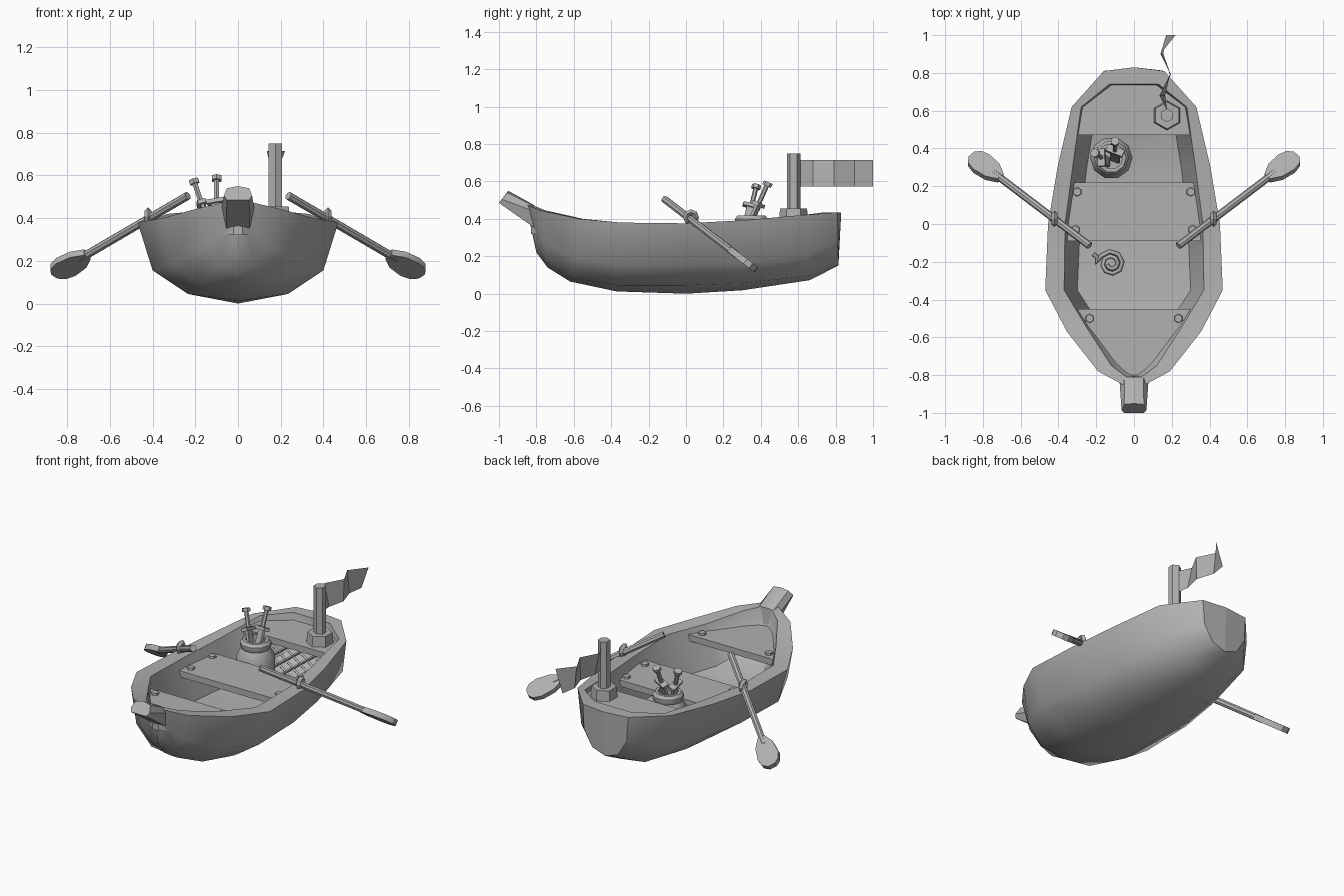
import bpy, bmesh, math
from mathutils import Vector, Matrix

if "Cube" in bpy.data.objects:
    bpy.data.objects.remove(bpy.data.objects["Cube"])

grey = bpy.data.materials.new("dark_grey")
grey.diffuse_color = (.44, .44, .44, 1)
grey.use_nodes = True
grey.node_tree.nodes["Principled BSDF"].inputs["Base Color"].default_value = grey.diffuse_color


def finish(name, bm, smooth=None):
    bmesh.ops.remove_doubles(bm, verts=bm.verts, dist=0.0005)
    bmesh.ops.recalc_face_normals(bm, faces=bm.faces)
    me = bpy.data.meshes.new(name)
    bm.to_mesh(me)
    bm.free()
    ob = bpy.data.objects.new(name, me)
    bpy.context.collection.objects.link(ob)
    if smooth:
        bpy.ops.object.select_all(action='DESELECT')
        bpy.context.view_layer.objects.active = ob
        ob.select_set(True)
        bpy.ops.object.shade_smooth_by_angle(angle=math.radians(smooth))
    return ob


def face(bm, pts):
    bm.faces.new([bm.verts.new(p) for p in pts])


def rod(bm, a, b, r1, r2=None, sides=6):
    a, b = Vector(a), Vector(b)
    m = Matrix.Translation((a + b) / 2) @ (b - a).to_track_quat('Z', 'Y').to_matrix().to_4x4()
    bmesh.ops.create_cone(bm, cap_ends=True, segments=sides, radius1=r1,
                          radius2=r1 if r2 is None else r2, depth=(b - a).length, matrix=m)


def box(bm, rot, center, size):
    m = Matrix.Translation(center) @ rot.to_4x4() @ Matrix.Diagonal((*size, 1))
    bmesh.ops.create_cube(bm, size=1, matrix=m)


def prism(bm, pts, offset):
    vs = [bm.verts.new(p) for p in pts]
    f = bm.faces.new(vs)
    ex = bmesh.ops.extrude_face_region(bm, geom=[f], use_keep_orig=True)
    bmesh.ops.translate(bm, vec=offset, verts=[v for v in ex['geom'] if isinstance(v, bmesh.types.BMVert)])


# hull: stations of rim y, keel y, rim w/z, two chines w/z, keel z, inner w/y, floor w/y
stations = [
    (.81, .815, .16, .435, .15, .28, .09, .18, .15, .13, .74, .08, .72),
    (.62, .66, .33, .42, .29, .21, .17, .095, .072, .28, .62, .20, .61),
    (.30, .30, .405, .392, .35, .165, .215, .055, .018, .325, .30, .25, .30),
    (.00, .00, .455, .376, .39, .155, .23, .045, .0, .365, .00, .285, .00),
    (-.35, -.37, .47, .38, .40, .155, .235, .045, .012, .37, -.35, .30, -.35),
    (-.57, -.62, .355, .40, .30, .19, .18, .085, .065, .25, -.55, .17, -.55),
    (-.78, -.74, .19, .445, .15, .27, .08, .18, .14, .12, -.75, .07, -.70),
    (-.85, -.80, .06, .475, .035, .38, .018, .29, .22, .02, -.825, .015, -.79)]


def section(st, s):
    yr, yk, rw, rz, w1, z1, w2, z2, kz, iw, iy, fw, fy = st
    fz = max(.12, kz + .09)
    return [(0, yk, kz), (s * w2, yk * .9 + yr * .1, z2), (s * w1, yk * .5 + yr * .5, z1),
            (s * rw, yr, rz), (s * iw, iy, rz), (s * fw, fy, fz), (0, fy, fz)]


bm = bmesh.new()
for s in (1, -1):
    secs = [section(st, s) for st in stations]
    for a, b in zip(secs, secs[1:]):
        for i in range(6):
            face(bm, [a[i], a[i + 1], b[i + 1], b[i]])
    for p, ytop in ((secs[0], .83), (secs[-1], -.855)):
        top, inn = (0, ytop, p[3][2]), (0, p[4][1], p[4][2])
        face(bm, [*p[:4], top])
        face(bm, [p[3], p[4], inn, top])
        face(bm, [p[4], p[5], p[6], inn])
hull = finish("hull", bm, 50)
# crisp transom border
for e in hull.data.edges:
    ends = [hull.data.vertices[v].co for v in e.vertices]
    if min(c.y for c in ends) > .8:
        e.use_edge_sharp = True

# bow stem block
bm = bmesh.new()
base = [(.055, -.80, .345), (.078, -.81, .44), (.05, -.81, .468), (0, -.81, .472)]
tip = [(.052, -1, .485), (.066, -.985, .505), (.052, -.955, .54), (0, -.95, .55)]
rings = [[bm.verts.new(p) for p in r + [(-x, y, z) for x, y, z in r[2::-1]]] for r in (base, tip)]
for i in range(7):
    bm.faces.new([rings[0][i], rings[0][(i + 1) % 7], rings[1][(i + 1) % 7], rings[1][i]])
for r in rings:
    bm.faces.new(r)
finish("bow_stem", bm)

# seats and decks
for name, half, z in (("bow_deck", [(.32, -.45), (.14, -.74), (.02, -.83)], .36),
                      ("middle_seat", [(.335, .22), (.365, -.09)], .322),
                      ("stern_deck", [(.31, .47), (.28, .625), (.132, .745)], .39)):
    bm = bmesh.new()
    prism(bm, [(x, y, z) for x, y in half] + [(-x, y, z) for x, y in half[::-1]], (0, 0, -.04))
    finish(name, bm)

# seat bolts
bm = bmesh.new()
for s in (1, -1):
    for x, y, z in ((.235, -.5, .36), (.3, .17, .322), (.31, -.03, .322)):
        rod(bm, (s * x, y, z - .005), (s * x, y, z + .013), .025, .022)
finish("seat_bolts", bm)

# lattice under the stern deck, bars clipped to the opening
bm = bmesh.new()
for i in range(-2, 5):
    x = -.25 + i * .1
    t0, t1 = max(0, (-.25 - x) / .26), min(1, (.25 - x) / .26)
    for s in (1, -1):
        rod(bm, (s * (x + .26 * t0), .482, .15 + .2 * t0),
            (s * (x + .26 * t1), .482, .15 + .2 * t1), .009, sides=4)
finish("stern_lattice", bm)

# oars and rowlocks
for s, side in ((1, "right"), (-1, "left")):
    bm = bmesh.new()
    a, b = Vector((s * .235, -.115, .505)), Vector((s * .85, .352, .146))
    d = (b - a).normalized()
    n = Vector((0, -d.z, d.y)).normalized()
    w = d.cross(n)
    rod(bm, a, b - d * .15, .02, sides=8)
    outline = [(-.20, .022), (-.14, .055), (-.06, .065), (-.01, .052), (.015, .022)]
    pts = [b + d * t + w * h - n * .017 for t, h in outline]
    pts += [b + d * t - w * h - n * .017 for t, h in outline[::-1]]
    prism(bm, pts, n * .034)
    finish(side + "_oar", bm, 30)
    bpy.ops.mesh.primitive_torus_add(location=(s * .422, .027, .408), rotation=(0, math.pi / 2, 0),
                                     major_radius=.027, minor_radius=.016,
                                     major_segments=8, minor_segments=4)
    bpy.context.object.name = side + "_rowlock"

# flag pole
bm = bmesh.new()
rod(bm, (.175, .575, .375), (.175, .575, .455), .08, .072)
rod(bm, (.175, .575, .44), (.175, .575, .75), .036)
finish("flag_pole", bm)

# waving flag
bm = bmesh.new()
wave = [(.6, .175, .175), (.68, .135, .165), (.79, .195, .19), (.9, .14, .155), (1.0, .22, .17)]
for (y0, t0, b0), (y1, t1, b1) in zip(wave, wave[1:]):
    face(bm, [(t0, y0, .715), (b0, y0, .572), (b1, y1, .572), (t1, y1, .715)])
finish("flag", bm)

# barrel, lathed
bm = bmesh.new()
prof = [(0, .12), (.085, .12), (.11, .17), (.112, .32), (.085, .365), (.092, .38), (.092, .40),
        (.078, .418), (.06, .418), (.06, .34), (0, .34)]
vs = [bm.verts.new((r, 0, z)) for r, z in prof]
es = [bm.edges.new(e) for e in zip(vs, vs[1:])]
bmesh.ops.spin(bm, geom=vs + es, axis=(0, 0, 1), cent=(0, 0, 0), steps=10, angle=2 * math.pi)
bmesh.ops.translate(bm, vec=(-.12, .35, 0), verts=bm.verts)
finish("barrel", bm, 35)

# two swords standing in the barrel
for i, (low, high, turn) in enumerate((((-.135, .325, .36), (-.205, .375, .57), .7),
                                       ((-.10, .335, .36), (-.10, .435, .585), -.4))):
    bm = bmesh.new()
    a, b = Vector(low), Vector(high)
    d = (b - a).normalized()
    rot = d.to_track_quat('Z', 'Y').to_matrix() @ Matrix.Rotation(turn, 3, 'Z')
    g = a.lerp(b, .52)
    rod(bm, g, b, .013)
    rod(bm, b - d * .01, b + d * .012, .025)
    box(bm, rot, g, (.095, .04, .02))
    box(bm, rot, (a + g) / 2, (.05, .016, (g - a).length))
    finish(f"sword_{i + 1}", bm)

# coiled rope with a loose tail
cu = bpy.data.curves.new("rope_coil", 'CURVE')
cu.dimensions = '3D'
cu.bevel_depth = .011
cu.bevel_resolution = 1
cu.use_fill_caps = True
path = [(-.12 + r * math.cos(t), -.21 + r * math.sin(t), .133)
        for t, r in ((k * math.pi / 4 + 3.3, .022 + .046 * k / 15) for k in range(16))]
path += [(-.20, -.205, .133), (-.195, -.175, .133), (-.215, -.16, .133)]
sp = cu.splines.new('POLY')
sp.points.add(len(path) - 1)
for p, c in zip(sp.points, path):
    p.co = (*c, 1)
bpy.context.collection.objects.link(bpy.data.objects.new("rope_coil", cu))

# one shared dark grey
for ob in bpy.data.objects:
    ob.data.materials.append(grey)
